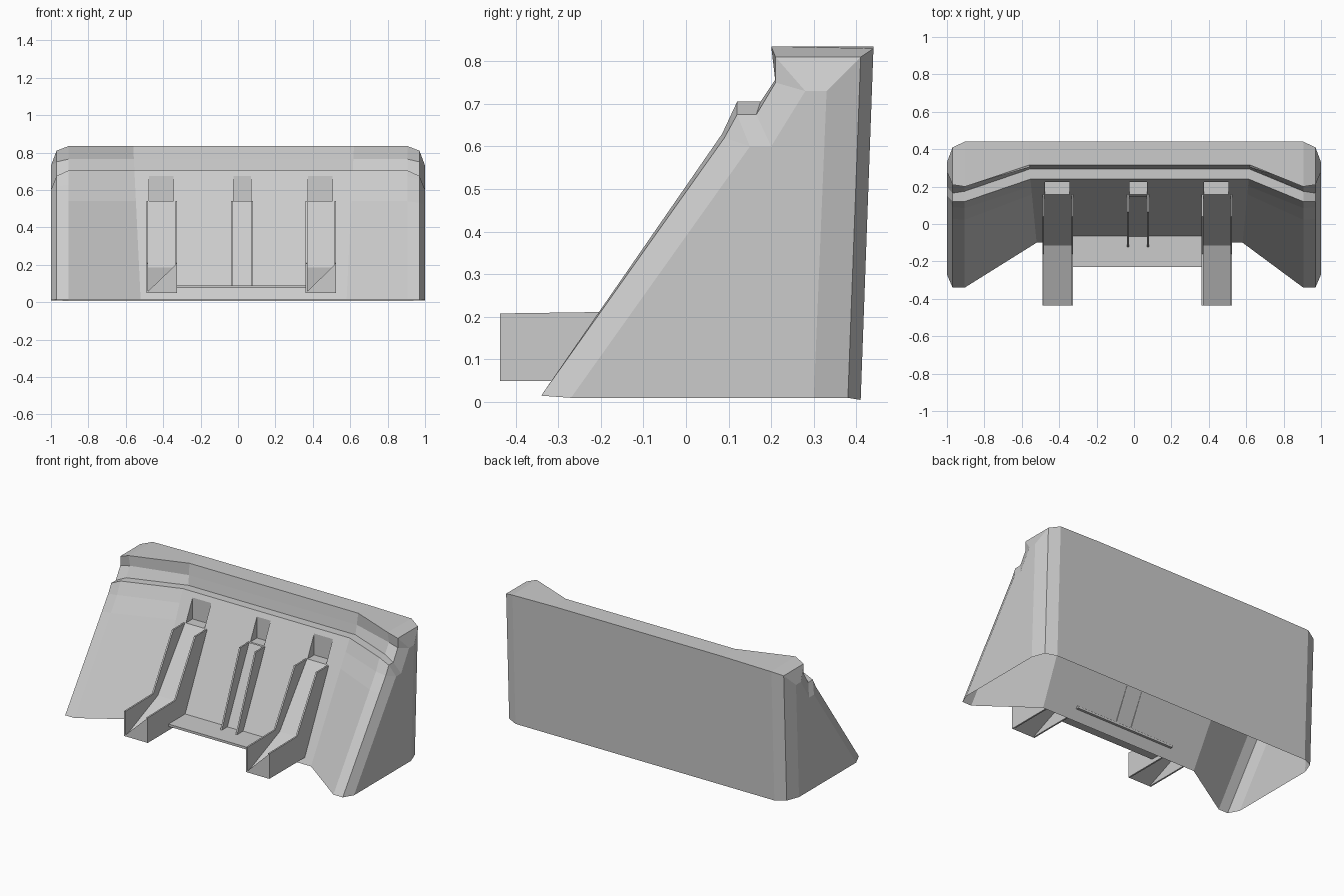
import bpy, bmesh

if "Cube" in bpy.data.objects:
    bpy.data.objects.remove(bpy.data.objects["Cube"])


def finish(bm, name, merge=True):
    if merge:
        bmesh.ops.remove_doubles(bm, verts=bm.verts, dist=0.0005)
        bmesh.ops.dissolve_degenerate(bm, edges=bm.edges, dist=0.0005)
    bmesh.ops.recalc_face_normals(bm, faces=bm.faces)
    me = bpy.data.meshes.new(name)
    bm.to_mesh(me)
    bm.free()
    ob = bpy.data.objects.new(name, me)
    bpy.context.collection.objects.link(ob)
    return ob


# Shell profiles (y, z): back bottom, back top, rim, rim underside,
# step back, step front, below step, front bottom
MID = [(.41, .005), (.44, .835), (.315, .835), (.305, .765), (.295, .705), (.24, .705), (.203, .63), (-.10, .015)]
WING = [(.41, .005), (.44, .83), (.20, .835), (.215, .765), (.175, .705), (.12, .705), (.085, .63), (-.34, .015)]
BEVEL = [(.38, .01), (.41, .81), (.21, .81), (.21, .75), (.165, .675), (.12, .675), (.09, .62), (-.34, .015)]
END = [(.30, .01), (.33, .73), (.28, .73), (.28, .73), (.20, .60), (.15, .60), (.15, .60), (-.27, .01)]


def lerp(a, b, t):
    return tuple(p + (q - p) * t for p, q in zip(a, b))


def with_rows(p):
    # extra rows for the top and bottom edges of the windows
    return p[:6] + [lerp(p[5], p[6], .4), p[6], lerp(p[6], p[7], .146), p[7]]


windows = [(-.475, -.345), (-.025, .07), (.375, .505)]
stations = [(-1, 0, END), (-.97, 0, BEVEL), (-.905, 0, WING), (-.52, -.048, MID)]
stations += [(x, 0, MID) for w in windows for x in w]
stations += [(.58, .048, MID), (.905, 0, WING), (.97, 0, BEVEL), (1, 0, END)]

# Open-bottomed shell with wedge pockets behind the windows
bm = bmesh.new()
rings = [[bm.verts.new((x + lean * z, y, z)) for y, z in with_rows(p)] for x, lean, p in stations]
for i, (a, b) in enumerate(zip(rings, rings[1:])):
    is_window = (stations[i][0], stations[i + 1][0]) in windows
    for k in range(len(a) - 1):
        if not (is_window and k in (6, 7)):
            bm.faces.new((a[k], b[k], b[k + 1], a[k + 1]))
    if is_window:
        pa, pb = [bm.verts.new((r[6].co.x, r[6].co.y, r[8].co.z)) for r in (a, b)]
        bm.faces.new((a[6], b[6], pb, pa))
        bm.faces.new((a[8], pa, pb, b[8]))
        bm.faces.new((a[6], a[7], a[8], pa))
        bm.faces.new((b[6], b[7], b[8], pb))
for r in (rings[0], rings[-1]):
    bm.faces.new(r)
finish(bm, "sloped_housing")


def prism(bm, profile, x0, x1):
    a, b = [[bm.verts.new((x, y, z)) for y, z in profile] for x in (x0, x1)]
    bm.faces.new(a)
    bm.faces.new(b[::-1])
    n = len(a)
    for i in range(n):
        j = (i + 1) % n
        bm.faces.new((a[i], b[i], b[j], a[j]))


def chute(name, x0, x1, wall, floor, end=None):
    bm = bmesh.new()
    t = .01
    prism(bm, wall, x0, x0 + t)
    prism(bm, wall, x1 - t, x1)
    rows = [[bm.verts.new((x, y, z)) for x in (x0 + t, x1 - t)] for y, z in floor]
    for p, q in zip(rows, rows[1:]):
        bm.faces.new((p[0], p[1], q[1], q[0]))
    if end:
        y, z0, z1 = end
        bm.faces.new([bm.verts.new(v) for v in ((x0, y, z0), (x1, y, z0), (x1, y, z1))])
    finish(bm, name, merge=False)


# Outer chutes with trays, and the short middle chute
side_wall = [(.157, .54), (.04, .54), (-.16, .212), (-.437, .208), (-.437, .05), (-.083, .05)]
side_floor = [(.157, .54), (-.115, .185), (-.437, .05)]
chute("left_chute", -.49, -.325, side_wall, side_floor, (-.437, .05, .208))
chute("right_chute", .362, .525, side_wall, side_floor, (-.437, .05, .208))
chute("middle_chute", -.037, .08, [(.157, .54), (.065, .54), (-.125, .085), (-.065, .075)],
      [(.15, .54), (-.07, .085)])

# Ledge between the chutes
bm = bmesh.new()
prism(bm, [(-.055, .09), (-.23, .09), (-.23, .075), (-.055, .075)], -.327, .364)
finish(bm, "front_ledge")
